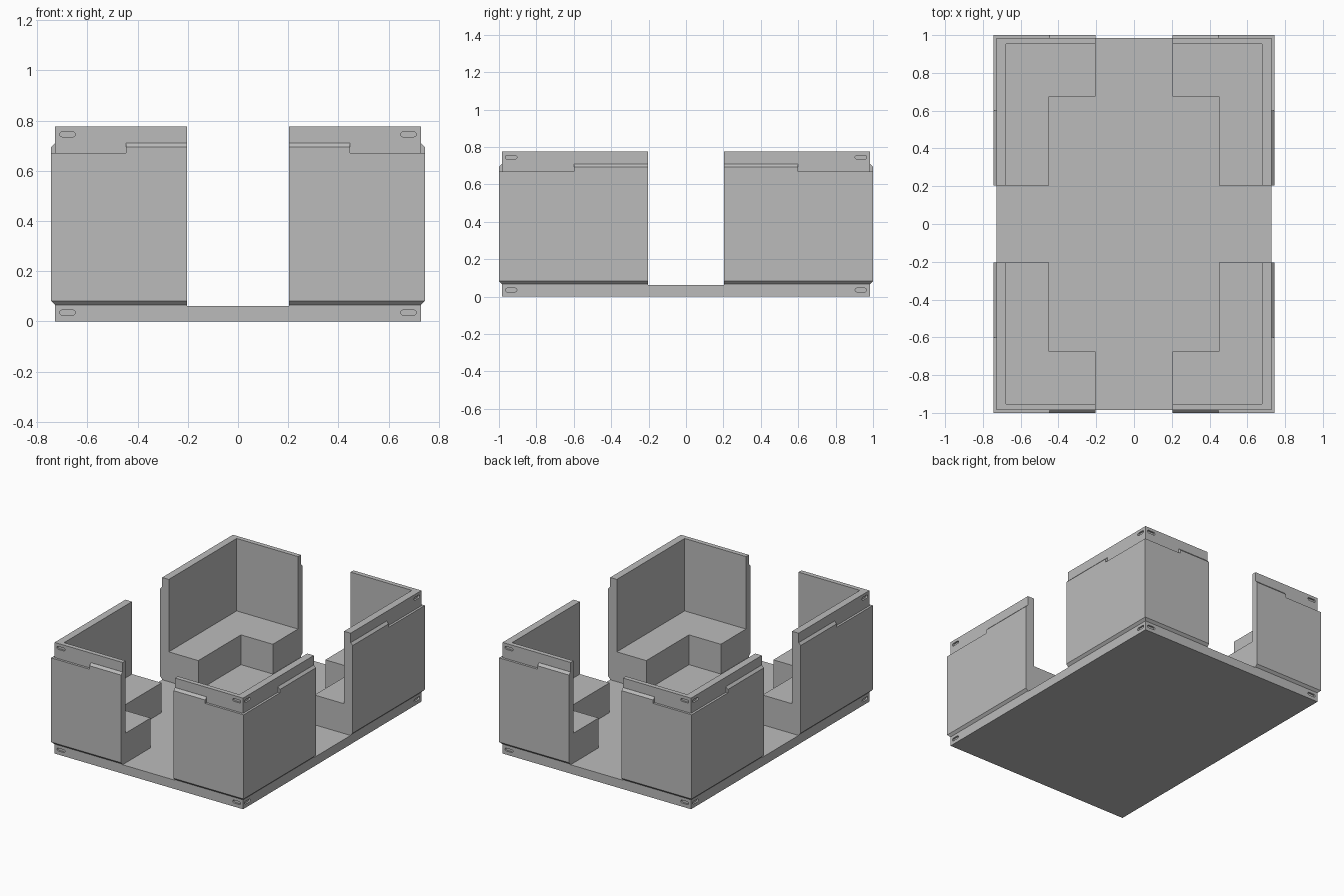
import bpy, bmesh, math
from mathutils import Matrix

cube = bpy.data.objects.get("Cube")
if cube:
    bpy.data.objects.remove(cube, do_unlink=True)

grey = bpy.data.materials.new("plain grey")
grey.use_nodes = True
grey.diffuse_color = (0.5, 0.5, 0.5, 1)
grey.node_tree.nodes["Principled BSDF"].inputs["Base Color"].default_value = (0.5, 0.5, 0.5, 1)

X, Y = 0.728, 0.984        # half size of the base
GAP = 0.203                # half width of the openings
LIP = 0.016                # how far the cladding stands out
BASE_TOP, SEAT_TOP, RIM_TOP = 0.062, 0.27, 0.776
STEP_X, STEP_Y = 0.447, 0.6


def add_object(name, bm):
    bmesh.ops.recalc_face_normals(bm, faces=bm.faces)
    mesh = bpy.data.meshes.new(name)
    bm.to_mesh(mesh)
    bm.free()
    mesh.materials.append(grey)
    obj = bpy.data.objects.new(name, mesh)
    bpy.context.collection.objects.link(obj)
    return obj


def loft(bm, rings):
    """Closed solid through a stack of matching point rings."""
    loops = [[bm.verts.new(p) for p in ring] for ring in rings]
    bm.faces.new(loops[0][::-1])
    bm.faces.new(loops[-1])
    n = len(loops[0])
    for low, high in zip(loops, loops[1:]):
        for i in range(n):
            j = (i + 1) % n
            bm.faces.new((low[i], low[j], high[j], high[i]))


def corner(ox, oy, ix, iy, z):
    """L-shaped outline around the +x +y corner."""
    flat = [(ox, GAP), (ox, oy), (GAP, oy), (GAP, iy), (ix, iy), (ix, GAP)]
    return [(x, y, z) for x, y in flat]


def box(bm, low, high):
    size = [b - a for a, b in zip(low, high)]
    mid = [(a + b) / 2 for a, b in zip(low, high)]
    bmesh.ops.create_cube(bm, size=1, matrix=Matrix.Translation(mid) @ Matrix.Diagonal((*size, 1)))


def mirror(obj):
    mod = obj.modifiers.new("four corners", 'MIRROR')
    mod.use_axis = (True, True, False)
    mod.use_mirror_merge = False


def cut(obj, cutter):
    mod = obj.modifiers.new("cut", 'BOOLEAN')
    mod.operation = 'DIFFERENCE'
    mod.solver = 'EXACT'
    mod.object = cutter
    cutter.hide_render = True
    cutter.hide_viewport = True


def slot_cutter(name, z):
    """Rounded slots on both outer faces beside a corner."""
    bm = bmesh.new()
    r, half, depth = 0.01, 0.021, 0.012
    outline = []
    for side in (1, -1):
        for k in range(7):
            a = math.pi * (k / 6 - 0.5)
            outline.append((side * (half + r * math.cos(a)), side * r * math.sin(a)))
    loft(bm, [[(X - 0.049 + u, y, z + v) for u, v in outline] for y in (Y - depth, Y + 0.1)])
    loft(bm, [[(x, Y - 0.049 + u, z + v) for u, v in outline] for x in (X - depth, X + 0.1)])
    return add_object(name, bm)


# Base plate with slots at each corner
bm = bmesh.new()
box(bm, (-X, -Y, 0), (X, Y, BASE_TOP))
base = add_object("base_plate", bm)
base_slots = slot_cutter("base_slot_cutter", 0.035)
mirror(base_slots)
cut(base, base_slots)

# L-shaped corner seats
bm = bmesh.new()
loft(bm, [corner(0.677, 0.952, 0.449, 0.674, z) for z in (BASE_TOP, SEAT_TOP)])
mirror(add_object("corner_seats", bm))

# Upright corner walls with slots near the rim
bm = bmesh.new()
loft(bm, [corner(X, Y, 0.677, 0.952, z) for z in (BASE_TOP, RIM_TOP)])
walls = add_object("corner_walls", bm)
cut(walls, slot_cutter("wall_slot_cutter", 0.745))
mirror(walls)

# Bevelled cladding outside the walls, stepped down at the corner
bm = bmesh.new()
levels = [(0, 0.066), (LIP, 0.082), (LIP, 0.694), (0.0005, 0.71)]
loft(bm, [corner(X + d, Y + d, X - 0.002, Y - 0.002, z) for d, z in levels])
cladding = add_object("wall_cladding", bm)
bm = bmesh.new()
box(bm, (STEP_X, STEP_Y, 0.67), (1.2, 1.2, 0.9))
cut(cladding, add_object("cladding_step_cutter", bm))
mirror(cladding)
